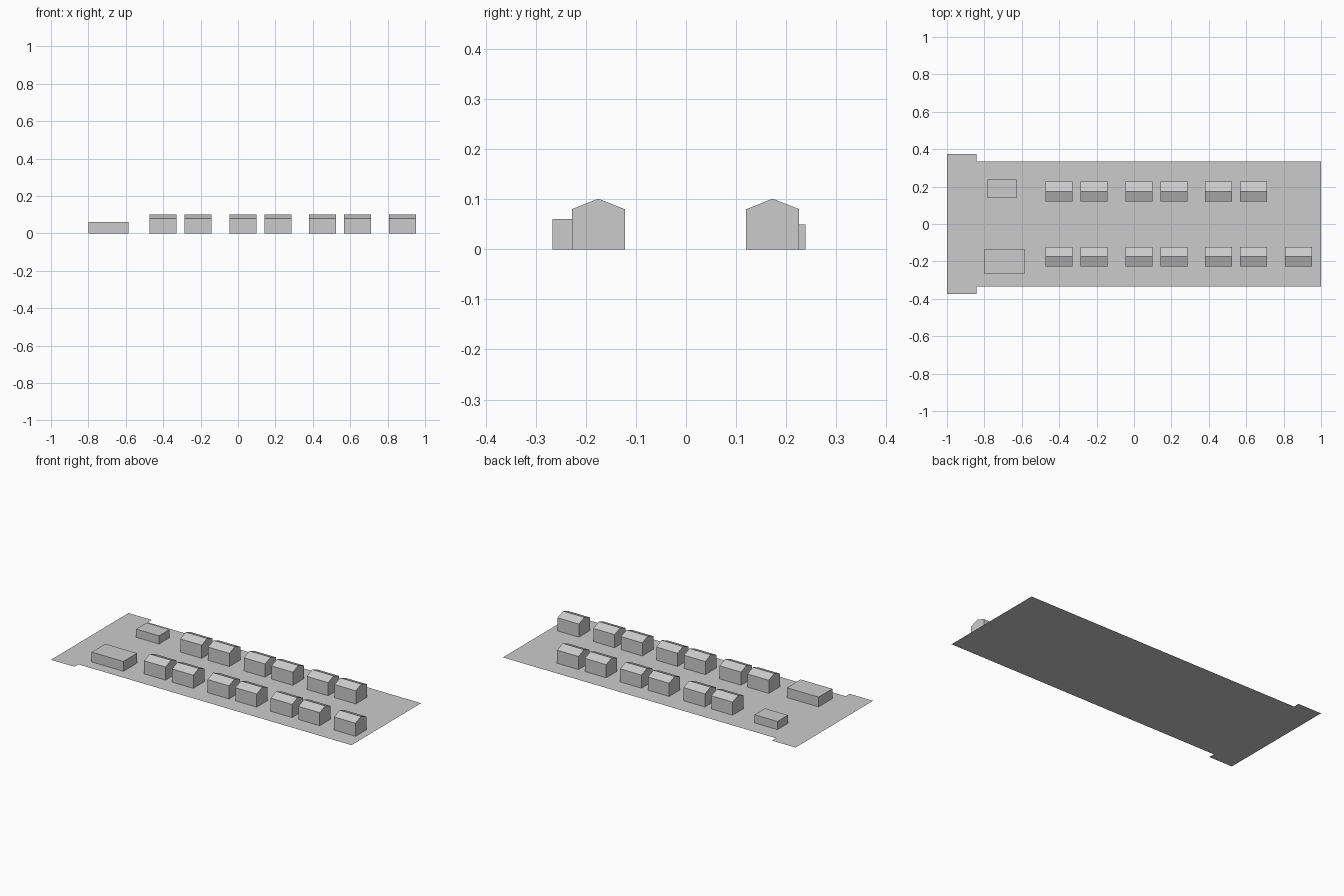
import bpy

cube = bpy.data.objects.get("Cube")
if cube:
    bpy.data.objects.remove(cube, do_unlink=True)

# Single plain grey
grey = bpy.data.materials.new("plain_grey")
grey.use_nodes = True
colour = (0.6, 0.6, 0.6, 1)
grey.diffuse_color = colour
grey.node_tree.nodes["Principled BSDF"].inputs["Base Color"].default_value = colour


def add_mesh(name, verts, faces):
    mesh = bpy.data.meshes.new(name)
    mesh.from_pydata(verts, [], faces)
    mesh.materials.append(grey)
    obj = bpy.data.objects.new(name, mesh)
    bpy.context.collection.objects.link(obj)
    return obj


def extrude_profile(name, profile, x0, x1):
    """Sweep a (y, z) outline along x; the underside stays open on the ground."""
    n = len(profile)
    verts = [(x, y, z) for x in (x0, x1) for y, z in profile]
    sides = [(i, i + n, i + n + 1, i + 1) for i in range(n - 1)]
    ends = [tuple(range(n)), tuple(reversed(range(n, 2 * n)))]
    obj = add_mesh(name, verts, sides + ends)
    obj.data.flip_normals()
    return obj


def house(name, x, y):
    w, d, eave, ridge = 0.144, 0.053, 0.08, 0.101
    profile = [(y + d, 0), (y + d, eave), (y, ridge), (y - d, eave), (y - d, 0)]
    extrude_profile(name, profile, x, x + w)


def block(name, x0, x1, y0, y1, h):
    extrude_profile(name, [(y1, 0), (y1, h), (y0, h), (y0, 0)], x0, x1)


# Thin site sheet with a wider strip at its right end
end, step, wide, narrow = -1, -0.842, 0.373, 0.335
outline = [(end, -wide), (step, -wide), (step, -narrow), (1, -narrow),
           (1, narrow), (step, narrow), (step, wide), (end, wide)]
add_mesh("ground", [(x, y, 0) for x, y in outline], [tuple(range(len(outline)))])

# Pairs of gabled houses in two rows, with one extra at the front
pair_starts = (-0.473, -0.045, 0.38)
for row, y in (("front", -0.175), ("back", 0.173)):
    for i, x in enumerate(pair_starts):
        house(f"{row}_house_{i}_right", x, y)
        house(f"{row}_house_{i}_left", x + 0.187, y)
house("front_house_end", 0.808, -0.175)

# Flat-roofed buildings
block("front_flat_building", -0.80, -0.586, -0.267, -0.135, 0.06)
block("back_flat_building", -0.784, -0.629, 0.138, 0.239, 0.05)
